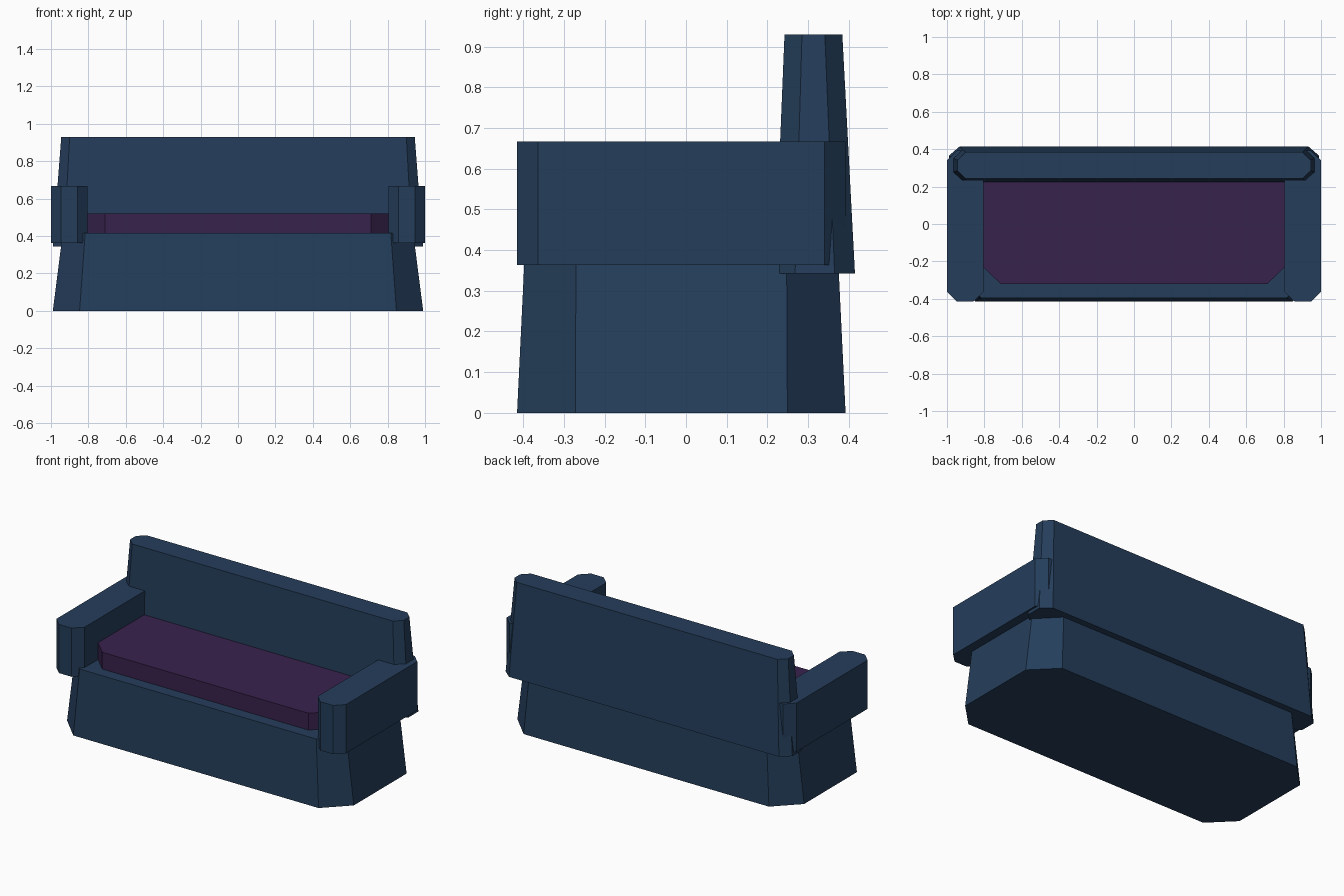
import bpy
import bmesh

if "Cube" in bpy.data.objects:
    bpy.data.objects.remove(bpy.data.objects["Cube"])


def material(name, rgb):
    m = bpy.data.materials.new(name)
    m.diffuse_color = (*rgb, 1)
    m.use_nodes = True
    m.node_tree.nodes["Principled BSDF"].inputs["Base Color"].default_value = m.diffuse_color
    return m


navy = material("navy fabric", (0.018, 0.048, 0.105))
purple = material("purple cushion", (0.040, 0.016, 0.074))


def outline(x0, x1, y0, y1, cx, cy):
    """Rectangle with its four corners cut off, counter-clockwise."""
    return [(x0 + cx, y0), (x1 - cx, y0), (x1, y0 + cy), (x1, y1 - cy),
            (x1 - cx, y1), (x0 + cx, y1), (x0, y1 - cy), (x0, y0 + cy)]


def block(name, mat, z0, bottom, z1, top=None):
    """Chamfered block lofted from a bottom outline to a top outline."""
    bm = bmesh.new()
    low = [bm.verts.new((x, y, z0)) for x, y in outline(*bottom)]
    high = [bm.verts.new((x, y, z1)) for x, y in outline(*(top or bottom))]
    bm.faces.new(low[::-1])
    bm.faces.new(high)
    for i in range(8):
        j = (i + 1) % 8
        bm.faces.new((low[i], low[j], high[j], high[i]))
    mesh = bpy.data.meshes.new(name)
    bm.to_mesh(mesh)
    bm.free()
    mesh.materials.append(mat)
    obj = bpy.data.objects.new(name, mesh)
    bpy.context.collection.objects.link(obj)
    return obj


# Flared base
block("base", navy, 0, (-0.99, 0.99, -0.415, 0.392, 0.143, 0.143),
      0.415, (-0.937, 0.937, -0.395, 0.372, 0.12, 0.125))

# Tapered backrest
block("backrest", navy, 0.343, (-0.99, 0.99, 0.218, 0.415, 0.058, 0.05),
      0.93, (-0.945, 0.945, 0.242, 0.384, 0.045, 0.043))

# Armrests
for name, side in (("left_armrest", -1), ("right_armrest", 1)):
    x0, x1 = sorted((0.805 * side, 1.0 * side))
    block(name, navy, 0.363, (x0, x1, -0.415, 0.392, 0.054, 0.052), 0.667)

# Seat cushion
block("seat_cushion", purple, 0.40, (-0.81, 0.81, -0.322, 0.32, 0.098, 0.096), 0.52)
